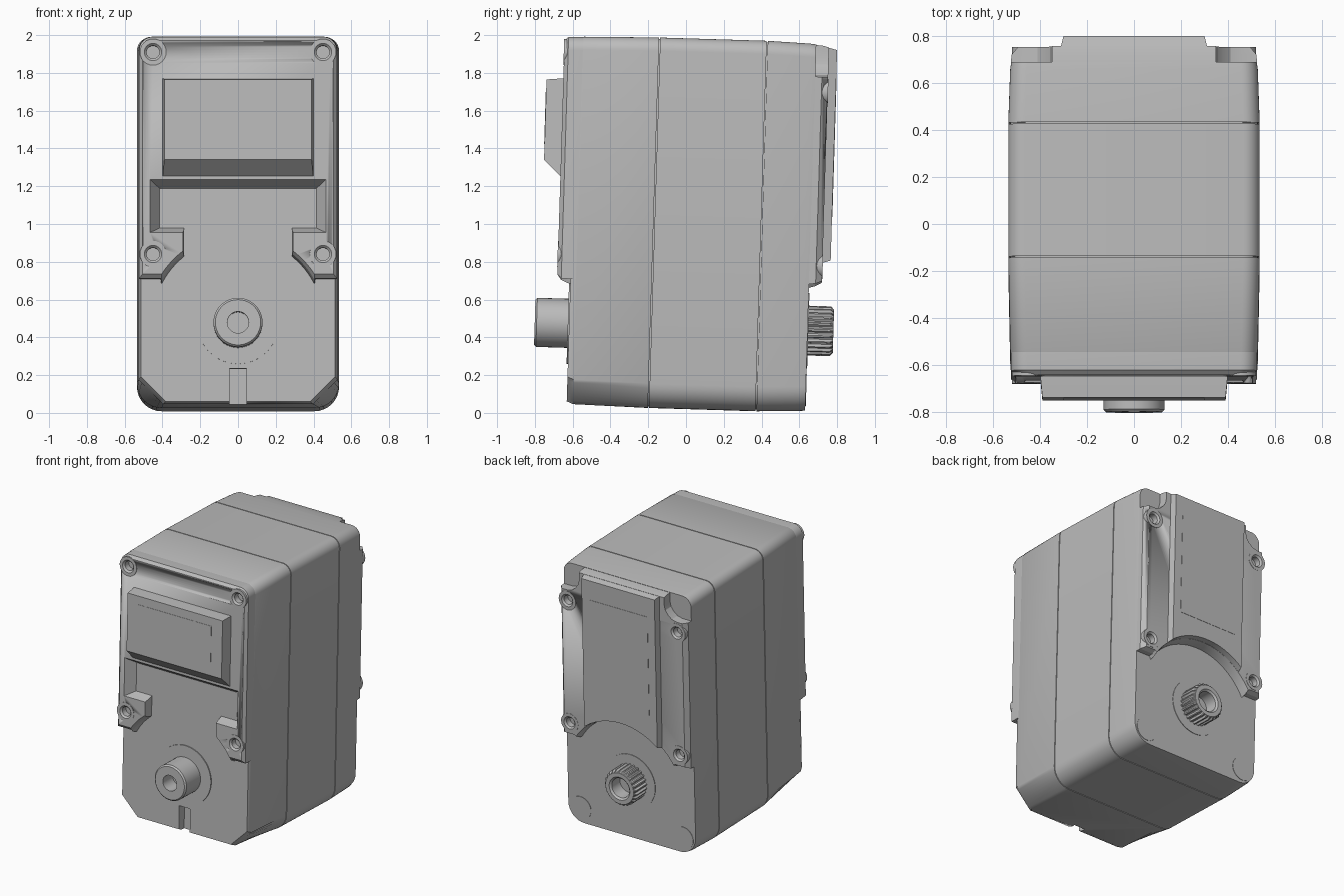
import bpy, bmesh, math

if "Cube" in bpy.data.objects:
    bpy.data.objects.remove(bpy.data.objects["Cube"])

grey = bpy.data.materials.new("plain grey")
grey.use_nodes = True
colour = (0.5, 0.5, 0.5, 1)
grey.diffuse_color = colour
grey.node_tree.nodes["Principled BSDF"].inputs["Base Color"].default_value = colour

LEAN = math.radians(-1.75)   # the whole case leans slightly backwards
W, TOP, BOTTOM = 0.535, 1.982, 0.02
SHAFT_Z = 0.455
FRONT, BACK = -0.633, 0.63   # lower faces of the case
PLATE = -0.703               # front plate face
FLANGE = 0.698               # rear flange face


def loft(name, rings, angle=32):
    """Skin rings of (x, z) points placed at depths y, and cap both ends."""
    bm = bmesh.new()
    loops = [[bm.verts.new((x, y, z)) for x, z in pts] for y, pts in rings]
    for a, b in zip(loops, loops[1:]):
        for i in range(len(a)):
            j = (i + 1) % len(a)
            bm.faces.new((a[i], a[j], b[j], b[i]))
    bm.faces.new(loops[0])
    bm.faces.new(loops[-1])
    bmesh.ops.recalc_face_normals(bm, faces=bm.faces)
    mesh = bpy.data.meshes.new(name)
    bm.to_mesh(mesh)
    bm.free()
    mesh.materials.append(grey)
    mesh.shade_smooth()
    mesh.set_sharp_from_angle(angle=math.radians(angle))
    ob = bpy.data.objects.new(name, mesh)
    bpy.context.collection.objects.link(ob)
    ob.rotation_euler.x = LEAN
    return ob


def circle(r, x=0, z=SHAFT_Z, n=40, tooth=0):
    return [(x + (r - tooth * (i % 4 > 1)) * math.cos(math.tau * i / n),
             z + (r - tooth * (i % 4 > 1)) * math.sin(math.tau * i / n)) for i in range(n)]


def lathe(name, profile, x=0, z=SHAFT_Z, n=40):
    return loft(name, [(y, circle(r, x, z, n)) for r, y in profile])


def mirrored(half):
    return half + [(-x, z) for x, z in reversed(half)]


def corner(cx, cz, r, start, n=8):
    """Quarter arc running clockwise from the start angle in degrees."""
    return [(cx + r * math.cos(math.radians(start - 90 * i / n)),
             cz + r * math.sin(math.radians(start - 90 * i / n))) for i in range(n + 1)]


def outline(inset=0, chamfered=False):
    w, t, b = W - inset, TOP - inset, BOTTOM + inset
    low = corner(w - 0.13, b + 0.13, 0.13, 0)
    if chamfered:
        (x0, z0), (x1, z1) = low[0], low[-1]
        low = [(x0 + (x1 - x0) * i / 8, z0 + (z1 - z0) * i / 8) for i in range(9)]
    return mirrored(corner(w - 0.07, t - 0.07, 0.07, 90) + low)


def shaft_arc(r, x0, x1, n=10):
    """Arc around the shaft axis, between two x positions."""
    xs = [x0 + (x1 - x0) * i / n for i in range(n + 1)]
    return [(x, SHAFT_Z + math.sqrt(r * r - x * x)) for x in xs]


def cut(target, cutter):
    cutter.hide_render = True
    cutter.hide_viewport = True
    cutter.display_type = 'WIRE'
    mod = target.modifiers.new("cut", 'BOOLEAN')
    mod.operation = 'DIFFERENCE'
    mod.solver = 'EXACT'
    mod.object = cutter


# Case: three shells over a slightly smaller core, leaving two fine seams
loft("case_core", [(-0.25, outline(0.008)), (0.42, outline(0.008))])
front_case = loft("front_case", [(-0.203, outline()), (-0.6, outline(0.008, True)),
                                 (FRONT, outline(0.022, True))])
loft("middle_case", [(-0.197, outline()), (0.367, outline())])
loft("rear_case", [(0.373, outline()), (0.6, outline(0.008)), (BACK, outline(0.012))])

# Keyway slot at the bottom of the front
slot = mirrored([(0.045, 0.215), (0.045, -0.1)])
cut(front_case, loft("slot_cutter", [(-0.57, slot), (-0.8, slot)]))


# Front plate with a bevelled recess and an arc cleared around the shaft
def front_ring(edge, r, tab, rx, rz0, rz1, foot):
    w = W - edge
    return mirrored(corner(w - 0.07, TOP - edge - 0.07, 0.07, 90)
                    + [(w, foot), (0.41, foot)] + shaft_arc(r, 0.405, tab)
                    + [(tab, rz0), (rx, rz0), (rx, rz1)])


base = front_ring(0.01, 0.455, 0.285, 0.415, 0.96, 1.17, 0.69)
mid = front_ring(0.012, 0.465, 0.288, 0.45, 0.942, 1.2, 0.692)
face = front_ring(0.03, 0.48, 0.292, 0.465, 0.935, 1.215, 0.715)
front_plate = loft("front_plate", [(-0.6, base), (FRONT, base), (-0.682, mid), (PLATE, face)], 20)


# Raised front block with a sloping underside
def block_ring(w, low, high):
    return mirrored([(w, high), (w, low)])


loft("front_block", [(-0.62, block_ring(0.405, 1.165, 1.757)),
                     (FRONT, block_ring(0.405, 1.168, 1.757)),
                     (-0.792, block_ring(0.39, 1.317, 1.742))], 10)
loft("front_label", [(-0.79, block_ring(0.3, 1.4, 1.68)),
                     (-0.794, block_ring(0.3, 1.4, 1.68))], 10)


# Rear flange with scooped upper corners
def flange_ring(w, top, r, foot):
    return mirrored([(0.35, top), (0.35, 1.9), (0.358, 1.865), (0.38, 1.835), (0.41, 1.81),
                     (0.45, 1.8), (w, 1.8), (w, foot), (0.415, foot)]
                    + shaft_arc(r, 0.4, 0.02, 16))


flange = loft("rear_flange", [(0.6, flange_ring(0.524, 1.97, 0.455, 0.7)),
                              (0.665, flange_ring(0.522, 1.965, 0.465, 0.705)),
                              (FLANGE, flange_ring(0.495, 1.957, 0.475, 0.72))], 20)

# Raised rear panel and its thin label
panels = [mirrored([(w, top)] + shaft_arc(r, w, 0.02, 16))
          for w, top, r in ((0.315, 1.96, 0.475), (0.3, 1.944, 0.48))]
loft("rear_panel", [(0.68, panels[0]), (0.741, panels[1])], 20)
label = block_ring(0.24, 1.06, 1.8)
loft("rear_label", [(0.738, label), (0.743, label)], 10)

# Screw sockets on both ends
for end, target, surface, sign, heights in (("front", front_plate, PLATE, 1, (1.89, 0.82)),
                                            ("rear", flange, FLANGE, -1, (1.72, 0.8))):
    for z in heights:
        for side, x in (("left", 0.45), ("right", -0.45)):
            tag = f"{end}_{side}_{'upper' if z > 1 else 'lower'}"
            cut(target, lathe(tag + "_cutter", [(0.055, surface - sign * 0.05),
                                                (0.055, surface + sign * 0.12)], x, z, 24))
            lip = surface - sign * 0.002
            lathe(tag + "_screw_socket", [(0.07, surface + sign * 0.06), (0.07, lip),
                                          (0.046, lip), (0.034, lip + sign * 0.012),
                                          (0.034, lip + sign * 0.055)], x, z, 24)

# Front idler shaft on a thin washer
lathe("front_washer", [(0.215, -0.62), (0.215, -0.64)], n=48)
lathe("front_shaft", [(0.13, -0.62), (0.13, -0.805), (0.12, -0.815), (0.057, -0.815),
                      (0.057, -0.7)])

# Rear output shaft with splines and a bore
lathe("rear_washer", [(0.2, 0.62), (0.2, 0.634)], n=48)
N = 100
loft("rear_spline", [(0.62, circle(0.132, n=N, tooth=0.013)),
                     (0.75, circle(0.132, n=N, tooth=0.013)),
                     (0.767, circle(0.115, n=N)), (0.09 and 0.767, circle(0.085, n=N)),
                     (0.755, circle(0.072, n=N)), (0.66, circle(0.072, n=N))])

# Round pads in the lower rear corners
for side, x in (("left", 0.42), ("right", -0.42)):
    lathe(side + "_corner_pad", [(0.085, 0.62), (0.085, 0.633)], x, 0.14, 32)
